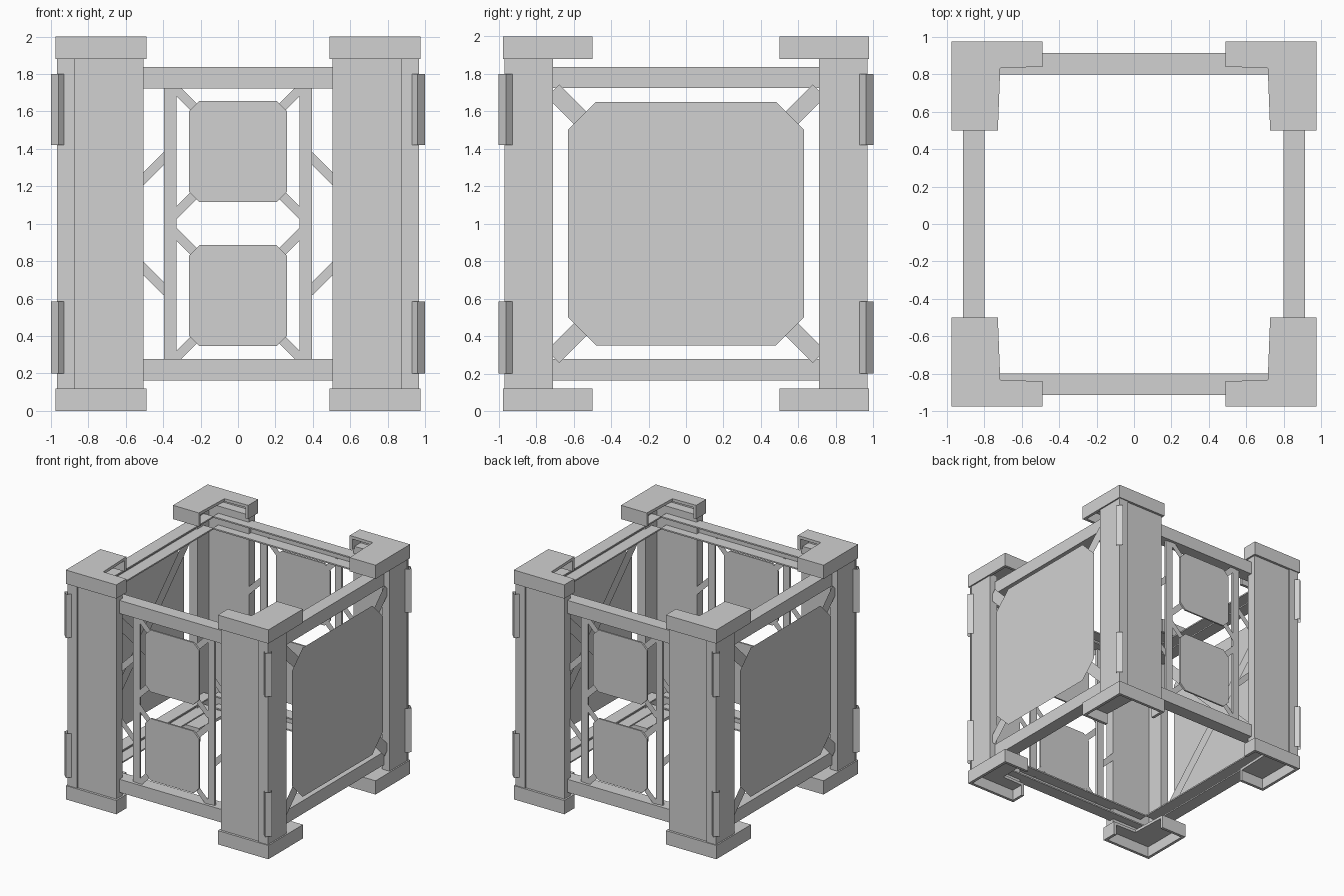
import bpy
import bmesh
from math import pi, cos, sin, radians
from mathutils import Matrix, Vector

old = bpy.data.objects.get("Cube")
if old:
    bpy.data.objects.remove(old, do_unlink=True)

GREY = (0.64, 0.64, 0.64, 1)
grey = bpy.data.materials.new("light_grey")
grey.use_nodes = True
grey.diffuse_color = GREY
grey.node_tree.nodes["Principled BSDF"].inputs["Base Color"].default_value = GREY


def finish(bm, name):
    bmesh.ops.recalc_face_normals(bm, faces=bm.faces)
    mesh = bpy.data.meshes.new(name)
    bm.to_mesh(mesh)
    bm.free()
    mesh.materials.append(grey)
    obj = bpy.data.objects.new(name, mesh)
    bpy.context.collection.objects.link(obj)
    return obj


def add_box(bm, x, y, z):
    """Box from three (low, high) ranges."""
    centre = [sum(r) / 2 for r in (x, y, z)]
    size = [abs(r[1] - r[0]) for r in (x, y, z)]
    bmesh.ops.create_cube(bm, size=1, matrix=Matrix.Translation(centre) @ Matrix.Diagonal((*size, 1)))


def add_sheet(bm, points):
    return bm.faces.new([bm.verts.new(p) for p in points])


def add_prism(bm, points, offset):
    face = add_sheet(bm, points)
    new = bmesh.ops.extrude_face_region(bm, geom=[face], use_keep_orig=True)["geom"]
    bmesh.ops.translate(bm, vec=offset, verts=[v for v in new if isinstance(v, bmesh.types.BMVert)])


def add_strip(bm, a, b, width, y):
    """Sheet metal diagonal in the xz plane from a to b."""
    a, b = Vector(a), Vector(b)
    side = Vector((a.y - b.y, b.x - a.x)).normalized() * width / 2
    add_sheet(bm, [(p.x, y, p.y) for p in (a - side, b - side, b + side, a + side)])


def clipped_outline(h, lo, hi, cut, y):
    return [(x, y, z) for x, z in (
        (h, lo + cut), (h, hi - cut), (h - cut, hi), (cut - h, hi),
        (-h, hi - cut), (-h, lo + cut), (cut - h, lo), (h - cut, lo))]


# Corner parts, mirrored to all four corners
def corner_post(bm):
    add_box(bm, (0.505, 0.965), (-0.956, -0.87), (0.1, 1.9))
    add_box(bm, (0.89, 0.965), (-0.87, -0.71), (0.1, 1.9))
    add_box(bm, (0.875, 0.968), (-0.968, -0.95), (0.1, 1.9))


def corner_cap(bm, low, high):
    """Angle-shaped plate with a skirt, hollow beneath and open inward."""
    outline = [(0.977, -0.977), (0.49, -0.977), (0.49, -0.84),
               (0.715, -0.835), (0.728, -0.5), (0.977, -0.5)]
    t = 0.025
    add_prism(bm, [(x, y, high - t) for x, y in outline], (0, 0, t))
    skirt = (low, high - t)
    add_box(bm, (0.49, 0.977), (-0.977, -0.977 + t), skirt)
    add_box(bm, (0.977 - t, 0.977), (-0.977 + t, -0.5), skirt)
    add_box(bm, (0.49, 0.49 + t), (-0.977 + t, -0.84), skirt)
    add_box(bm, (0.728, 0.977 - t), (-0.5 - t, -0.5), skirt)


def corner_guard(bm, low, high):
    """Open square tube turned edge-on to the corner."""
    c, r = 0.961, 0.039
    ends = [[bm.verts.new((c + r * cos(i * pi / 2), -c + r * sin(i * pi / 2), z)) for i in range(4)]
            for z in (low, high)]
    for i in range(4):
        j = (i + 1) % 4
        bm.faces.new((ends[0][i], ends[0][j], ends[1][j], ends[1][i]))


PARTS = [("post", corner_post, ()),
         ("foot", corner_cap, (0.0, 0.12)),
         ("top_cap", corner_cap, (1.88, 2.0)),
         ("lower_guard", corner_guard, (0.2, 0.585)),
         ("upper_guard", corner_guard, (1.42, 1.8))]
for sx, side in ((1, "left"), (-1, "right")):
    for sy, end in ((1, "front"), (-1, "back")):
        for name, build, args in PARTS:
            bm = bmesh.new()
            build(bm, *args)
            bmesh.ops.scale(bm, vec=(sx, sy, 1), verts=bm.verts)
            finish(bm, f"{end}_{side}_{name}")


# Wall parts, built facing the front and turned into place
def beams(bm):
    """Two channels, open toward the inside of the frame."""
    t = 0.012
    for lo, hi in ((0.163, 0.277), (1.723, 1.837)):
        add_box(bm, (-0.89, 0.89), (-0.913, -0.913 + t), (lo, hi))
        for z in (lo, hi - t):
            add_box(bm, (-0.8, 0.8), (-0.913 + t, -0.798), (z, z + t))


def uprights(bm):
    for s in (1, -1):
        add_box(bm, (0.328 * s, 0.395 * s), (-0.885, -0.865), (0.27, 1.73))


def small_braces(bm):
    for centre in (0.615, 1.387):
        for s in (1, -1):
            for v in (1, -1):
                add_strip(bm, (0.2 * s, centre + 0.2 * v), (0.345 * s, centre + 0.345 * v), 0.05, -0.89)
    for s in (1, -1):
        for v in (1, -1):
            add_strip(bm, (0.53 * s, 1 + 0.215 * v), (0.38 * s, 1 + 0.365 * v), 0.05, -0.875)


def small_panels(bm):
    for centre in (0.615, 1.387):
        add_prism(bm, clipped_outline(0.262, centre - 0.27, centre + 0.27, 0.055, -0.91), (0, 0.015, 0))


def large_braces(bm):
    for s in (1, -1):
        add_strip(bm, (-0.71, 1 - 0.71 * s), (0.71, 1 + 0.71 * s), 0.095, -0.94)


def large_panel(bm):
    add_sheet(bm, clipped_outline(0.63, 0.35, 1.65, 0.15, -0.96))


NARROW = [("beams", beams), ("uprights", uprights), ("braces", small_braces), ("panels", small_panels)]
WIDE = [("beams", beams), ("braces", large_braces), ("panel", large_panel)]
WALLS = [("front", 0, NARROW), ("left", 90, WIDE), ("back", 180, NARROW), ("right", 270, WIDE)]
for wall, angle, parts in WALLS:
    for name, build in parts:
        bm = bmesh.new()
        build(bm)
        bmesh.ops.rotate(bm, verts=bm.verts, matrix=Matrix.Rotation(radians(angle), 3, "Z"))
        finish(bm, f"{wall}_{name}")
